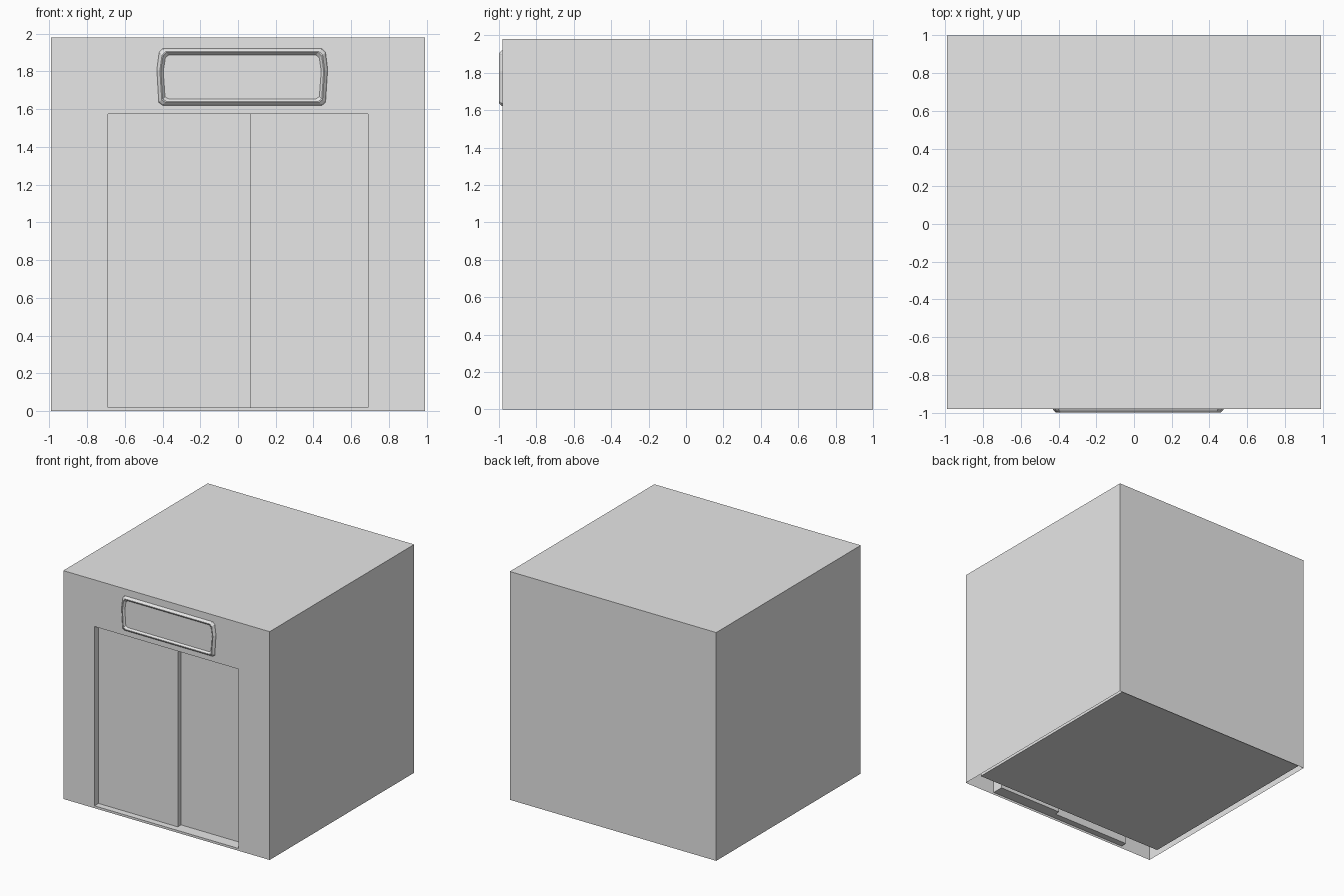
import bpy
import bmesh

cube = bpy.data.objects.get("Cube")
if cube:
    bpy.data.objects.remove(cube, do_unlink=True)

grey = bpy.data.materials.new("light_grey")
grey.use_nodes = True
grey.diffuse_color = (0.8, 0.8, 0.8, 1)
grey.node_tree.nodes["Principled BSDF"].inputs["Base Color"].default_value = (0.8, 0.8, 0.8, 1)

HALF, FRONT, BACK, TOP = 0.99, -0.98, 1.0, 1.98
DOOR, SPLIT, SILL, HEAD = 0.69, 0.07, 0.02, 1.575
NEAR, DEEP = FRONT + 0.055, FRONT + 0.1


def finish(name, bm):
    bmesh.ops.remove_doubles(bm, verts=bm.verts, dist=0.0001)
    mesh = bpy.data.meshes.new(name)
    bm.to_mesh(mesh)
    bm.free()
    mesh.materials.append(grey)
    obj = bpy.data.objects.new(name, mesh)
    bpy.context.collection.objects.link(obj)
    return obj


def face(bm, points):
    return bm.faces.new([bm.verts.new(p) for p in points])


def across(bm, x0, x1, z0, z1, y):
    """Panel facing the front."""
    face(bm, [(x0, y, z0), (x1, y, z0), (x1, y, z1), (x0, y, z1)])


def upright(bm, x, y0, y1, z0, z1, side):
    """Panel facing +x (side 1) or -x (side -1)."""
    face(bm, [(x, y0, z0), (x, y1, z0), (x, y1, z1), (x, y0, z1)][::side])


def level(bm, x0, x1, y0, y1, z, side):
    """Panel facing up (side 1) or down (side -1)."""
    face(bm, [(x0, y0, z), (x1, y0, z), (x1, y1, z), (x0, y1, z)][::side])


# Outer casing: thin sheet, open underneath, with a doorway in the front
bm = bmesh.new()
for side in (1, -1):
    upright(bm, side * HALF, FRONT, BACK, 0, TOP, side)
level(bm, -HALF, HALF, FRONT, BACK, TOP, 1)
face(bm, [(HALF, BACK, 0), (-HALF, BACK, 0), (-HALF, BACK, TOP), (HALF, BACK, TOP)])
face(bm, [(-HALF, FRONT, 0), (-DOOR, FRONT, 0), (-DOOR, FRONT, SILL),
          (-DOOR, FRONT, HEAD), (-DOOR, FRONT, TOP), (-HALF, FRONT, TOP)])
face(bm, [(DOOR, FRONT, 0), (HALF, FRONT, 0), (HALF, FRONT, TOP),
          (DOOR, FRONT, TOP), (DOOR, FRONT, HEAD), (DOOR, FRONT, SILL)])
across(bm, -DOOR, DOOR, 0, SILL, FRONT)
across(bm, -DOOR, DOOR, HEAD, TOP, FRONT)
bmesh.ops.remove_doubles(bm, verts=bm.verts, dist=0.0001)
bmesh.ops.dissolve_limit(bm, angle_limit=0.01, verts=bm.verts, edges=bm.edges)
finish("outer_casing", bm)

# Doorway reveal: jambs, sill and head
bm = bmesh.new()
upright(bm, -DOOR, FRONT, NEAR, SILL, HEAD, 1)
upright(bm, DOOR, FRONT, DEEP, SILL, HEAD, -1)
for z, side in ((SILL, 1), (HEAD, -1)):
    level(bm, -DOOR, SPLIT, FRONT, NEAR, z, side)
    level(bm, SPLIT, DOOR, FRONT, DEEP, z, side)
finish("door_reveal", bm)

# Sliding doors: one stands in front of the other
bm = bmesh.new()
across(bm, -DOOR, SPLIT, SILL, HEAD, NEAR)
upright(bm, SPLIT, NEAR, DEEP, SILL, HEAD, 1)
finish("front_door", bm)
bm = bmesh.new()
across(bm, SPLIT, DOOR, SILL, HEAD, DEEP)
finish("rear_door", bm)

# Inner cabin, whose floor shows underneath
bm = bmesh.new()
bmesh.ops.create_cube(bm, size=1)
low, high = (-0.95, -0.835, 0.015), (0.95, 0.98, 1.94)
for v in bm.verts:
    v.co = [a if c < 0 else b for c, a, b in zip(v.co, low, high)]
finish("inner_cabin", bm)

# Display above the doors: raised rim round a sunken face
outline = [(-0.43, 1.81), (-0.42, 1.635), (-0.4, 1.62), (0.445, 1.62), (0.464, 1.635),
           (0.475, 1.81), (0.464, 1.9), (0.445, 1.92), (-0.4, 1.92), (-0.418, 1.9)]
cx, cz, half_w, half_h = 0.0225, 1.77, 0.4525, 0.15
bm = bmesh.new()
rings = []
for inset, y in ((0, FRONT), (0.004, -0.988), (0.016, -1.0), (0.021, -1.0), (0.034, -0.985)):
    sx, sz = 1 - inset / half_w, 1 - inset / half_h
    rings.append([bm.verts.new((cx + (x - cx) * sx, y, cz + (z - cz) * sz)) for x, z in outline])
for a, b in zip(rings, rings[1:]):
    for i in range(len(outline)):
        j = (i + 1) % len(outline)
        bm.faces.new((a[i], a[j], b[j], b[i]))
bm.faces.new(rings[-1])
finish("display_panel", bm)
